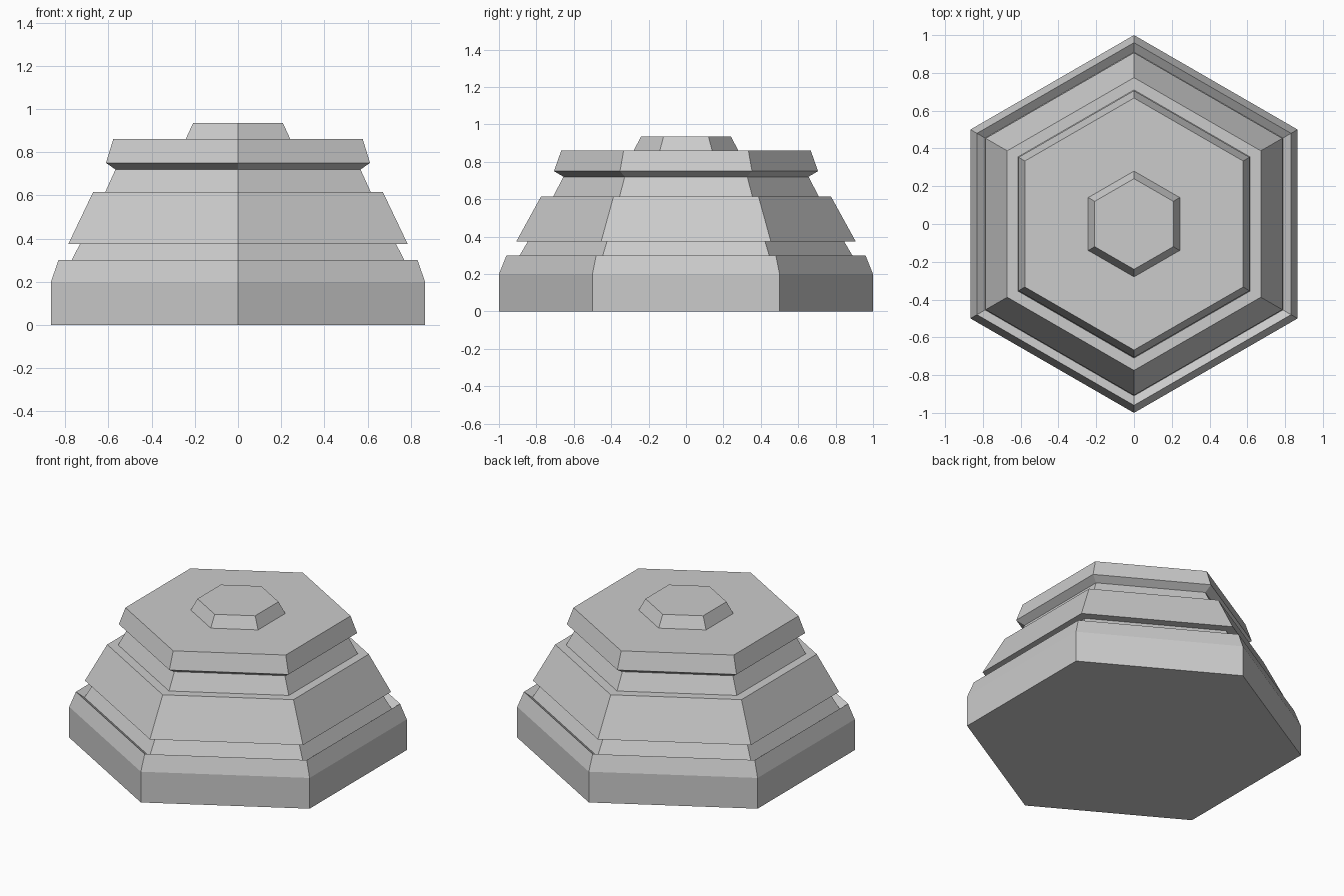
import bpy
import bmesh
from math import cos, sin, pi

SIDES = 6

default_cube = bpy.data.objects.get("Cube")
if default_cube:
    bpy.data.objects.remove(default_cube, do_unlink=True)

grey = bpy.data.materials.new("light_grey")
grey.use_nodes = True
colour = (0.6, 0.6, 0.6, 1)
grey.diffuse_color = colour
grey.node_tree.nodes["Principled BSDF"].inputs["Base Color"].default_value = colour


def hex_tier(name, profile, floor=False, lid=False):
    """Loft six-sided rings through (corner radius, height) points."""
    bm = bmesh.new()
    rings = []
    for r, z in profile:
        angles = [pi / 2 + 2 * pi * i / SIDES for i in range(SIDES)]
        rings.append([bm.verts.new((r * cos(a), r * sin(a), z)) for a in angles])
    for low, high in zip(rings, rings[1:]):
        for i in range(SIDES):
            j = (i + 1) % SIDES
            bm.faces.new((low[i], low[j], high[j], high[i]))
    if floor:
        bm.faces.new(rings[0][::-1])
    if lid:
        bm.faces.new(rings[-1])
    mesh = bpy.data.meshes.new(name)
    bm.to_mesh(mesh)
    bm.free()
    mesh.materials.append(grey)
    obj = bpy.data.objects.new(name, mesh)
    bpy.context.collection.objects.link(obj)
    return obj


# Points where neighbouring tiers meet
groove = (0.91, 0.265)
waist = (0.845, 0.375)
shoulder = (0.71, 0.615)
collar = (0.655, 0.72)
crown = (0.28, 0.86)

# Base with a bevelled rim that dips inwards to a groove
hex_tier("base", [(1, 0), (1, 0.2), (0.96, 0.3), groove], floor=True)
# Recessed band under the body
hex_tier("lower_band", [groove, waist])
# Sloping body with a flat overhang and a flat shoulder
hex_tier("body", [waist, (0.907, 0.375), (0.775, 0.615), shoulder])
# Tapered neck
hex_tier("neck", [shoulder, collar])
# Head plate with a chamfered underside
hex_tier("head_plate", [collar, (0.706, 0.75), (0.667, 0.86), crown])
# Small raised cap
hex_tier("top_cap", [crown, (0.24, 0.935)], lid=True)
